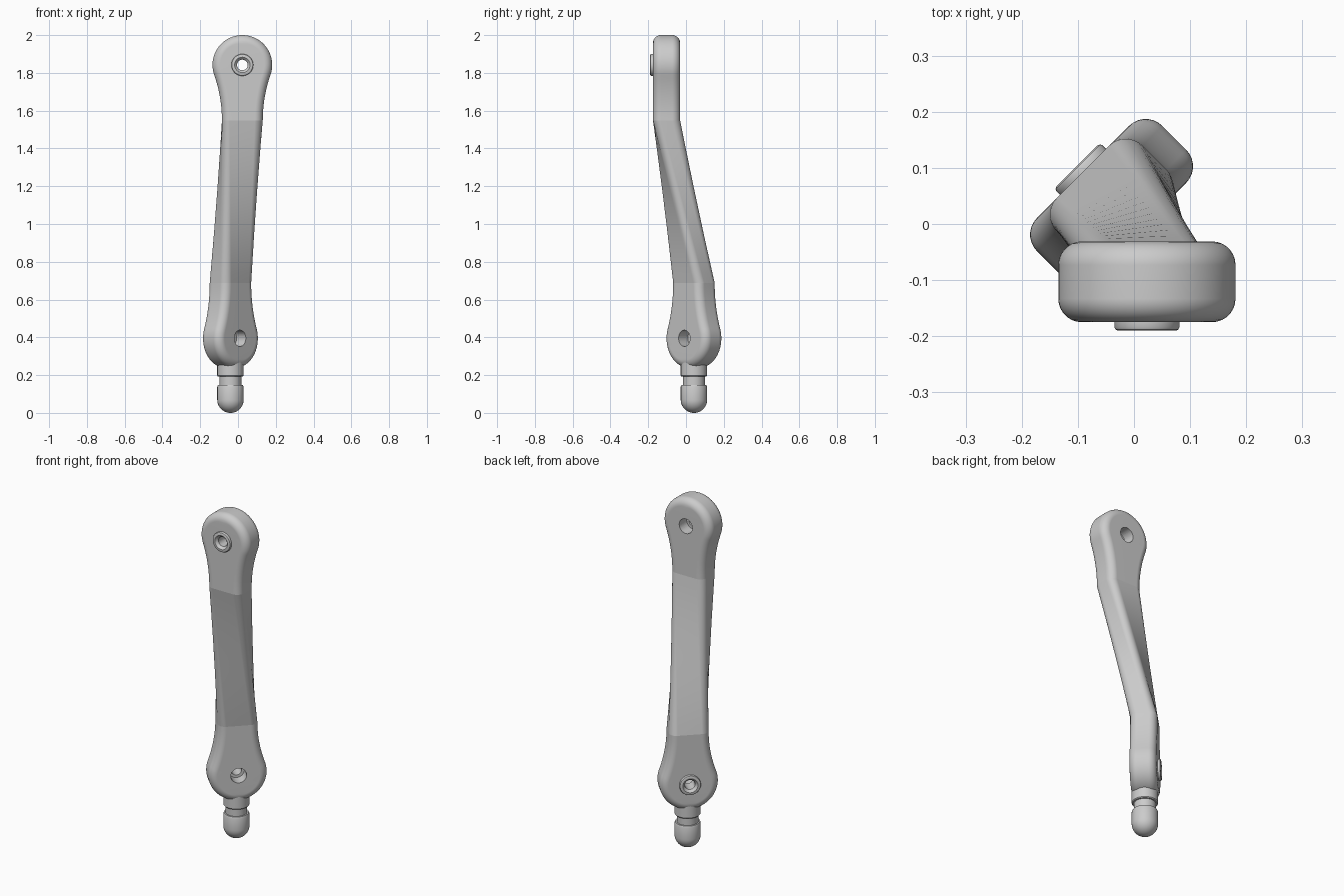
import bpy, bmesh
from math import sin, cos, pi, atan2, radians
from mathutils import Matrix, Vector

if "Cube" in bpy.data.objects:
    bpy.data.objects.remove(bpy.data.objects["Cube"])

EYE_R, NECK, REACH = 0.158, 0.108, 0.293      # eye radius, neck half width, eye to neck
HALF_T, FILLET = 0.072, 0.042                 # half thickness, edge rounding
TOP = Vector((0.023, -0.103, 1.842))          # eye centres
LOW = Vector((-0.04, 0.042, 0.395))
Z_TOP, Z_LOW = TOP.z - REACH, LOW.z + REACH
TWIST = Matrix.Rotation(radians(45), 4, 'Z')


def make_object(name, bm):
    bmesh.ops.remove_doubles(bm, verts=bm.verts, dist=1e-5)
    bmesh.ops.recalc_face_normals(bm, faces=bm.faces)
    mesh = bpy.data.meshes.new(name)
    bm.to_mesh(mesh)
    bm.free()
    obj = bpy.data.objects.new(name, mesh)
    bpy.context.collection.objects.link(obj)
    return obj


def select_only(obj):
    bpy.ops.object.select_all(action='DESELECT')
    obj.select_set(True)
    bpy.context.view_layer.objects.active = obj


def smooth(obj):
    select_only(obj)
    bpy.ops.object.shade_smooth_by_angle(angle=radians(32))


def lathe(name, profile, matrix, closed=False, steps=48):
    """Spin (radius, height) points about local z."""
    bm = bmesh.new()
    rings = [[bm.verts.new(matrix @ Vector((r * cos(a), r * sin(a), h)))
              for a in (2 * pi * i / steps for i in range(steps))]
             for r, h in profile]
    pairs = list(zip(rings, rings[1:]))
    if closed:
        pairs.append((rings[-1], rings[0]))
    for lo, hi in pairs:
        for i in range(steps):
            j = (i + 1) % steps
            bm.faces.new((lo[i], lo[j], hi[j], hi[i]))
    return make_object(name, bm)


def eye_outline():
    """Half outline of one eye, tip to neck: (x, v, normal x, normal v)."""
    rho = ((NECK ** 2 + REACH ** 2 - EYE_R ** 2) / (2 * (EYE_R - NECK)))
    cx = NECK + rho
    tangent = atan2(REACH, cx)
    pts = []
    for i in range(25):
        a = pi / 2 - (pi / 2 + tangent) * i / 24
        c, s = (cos(a), sin(a)) if i else (0, 1)
        pts.append((EYE_R * c, EYE_R * s, c, s))
    for i in range(1, 11):
        a = tangent * (1 - i / 10)
        pts.append((cx - rho * cos(a), rho * sin(a) - REACH, cos(a), -sin(a)))
    return pts


def place(x, y, z):
    """Ruled blend from the upright upper eye to the turned lower eye."""
    t = min(1, max(0, (Z_TOP - z) / (Z_TOP - Z_LOW)))
    upper = Vector((TOP.x + x, TOP.y + y, z))
    lower = TWIST @ Vector((x, y, 0)) + Vector((LOW.x, LOW.y, z))
    return upper.lerp(lower, t)


# Twisted arm with an eye at each end
eye = eye_outline()
half = [(x, TOP.z + v, nx, nv) for x, v, nx, nv in eye]
half += [(NECK, Z_TOP + (Z_LOW - Z_TOP) * i / 16, 1, 0) for i in range(1, 16)]
half += [(x, LOW.z - v, nx, -nv) for x, v, nx, nv in reversed(eye)]

layers = []
for i in range(8):
    a = pi / 2 * i / 7
    layers.append((FILLET * (1 - sin(a)), FILLET - HALF_T - FILLET * cos(a)))
layers += [(inset, -y) for inset, y in reversed(layers)]

bm = bmesh.new()
rows = []
for inset, y in layers:
    rows.append([[bm.verts.new(place(side * (x - inset * nx), y, z - inset * nz))
                  for x, z, nx, nz in half] for side in (1, -1)])
for i in range(len(half) - 1):
    for a, b in zip(rows, rows[1:]):
        for s in (0, 1):
            bm.faces.new((a[s][i], a[s][i + 1], b[s][i + 1], b[s][i]))
    for right, left in (rows[0], rows[-1]):
        bm.faces.new((right[i], left[i], left[i + 1], right[i + 1]))
for e in bm.edges:
    e.smooth = not any(all(abs(v.co.z - z) < 1e-5 for v in e.verts)
                       for z in (Z_TOP, Z_LOW))
arm = make_object("twisted_arm", bm)

# Outward frames for the bushing faces, local z along each hole
top_frame = Matrix.Translation(TOP) @ Matrix.Rotation(pi / 2, 4, 'X')
low_frame = Matrix.Translation(LOW) @ TWIST @ Matrix.Rotation(-pi / 2, 4, 'X')

# Bolt holes through both eyes
for frame in (top_frame, low_frame):
    cutter = lathe("hole_cutter", [(0, -0.2), (0.043, -0.2), (0.043, 0.2), (0, 0.2)], frame)
    cutter.hide_render = True
    mod = arm.modifiers.new("hole", 'BOOLEAN')
    mod.operation, mod.solver, mod.object = 'DIFFERENCE', 'EXACT', cutter
    select_only(arm)
    bpy.ops.object.modifier_apply(modifier=mod.name)
    bpy.data.objects.remove(cutter)
smooth(arm)
normals = arm.modifiers.new("even_shading", 'WEIGHTED_NORMAL')
normals.keep_sharp = True

# Flanged bushings
bushing = [(0.028, -0.075), (0.028, 0), (0.036, 0.011), (0.041, 0.015), (0.052, 0.015),
           (0.056, 0.013), (0.058, 0.009), (0.058, -0.002), (0.0435, -0.002), (0.0435, -0.075)]
for name, frame in (("upper_bushing", top_frame), ("lower_bushing", low_frame)):
    smooth(lathe(name, bushing, frame @ Matrix.Translation((0, 0, HALF_T)), closed=True))

# Round-nosed stud below the lower eye
R = 0.07
stud = [(R * sin(a), R - R * cos(a)) for a in (pi / 2 * i / 12 for i in range(13))]
stud += [(R, 0.138), (0.066, 0.148), (0.058, 0.148), (0.058, 0.192),
         (0.066, 0.192), (R, 0.197), (R, 0.29), (0, 0.29)]
smooth(lathe("stud", stud, Matrix.Translation((LOW.x, LOW.y, 0))))
